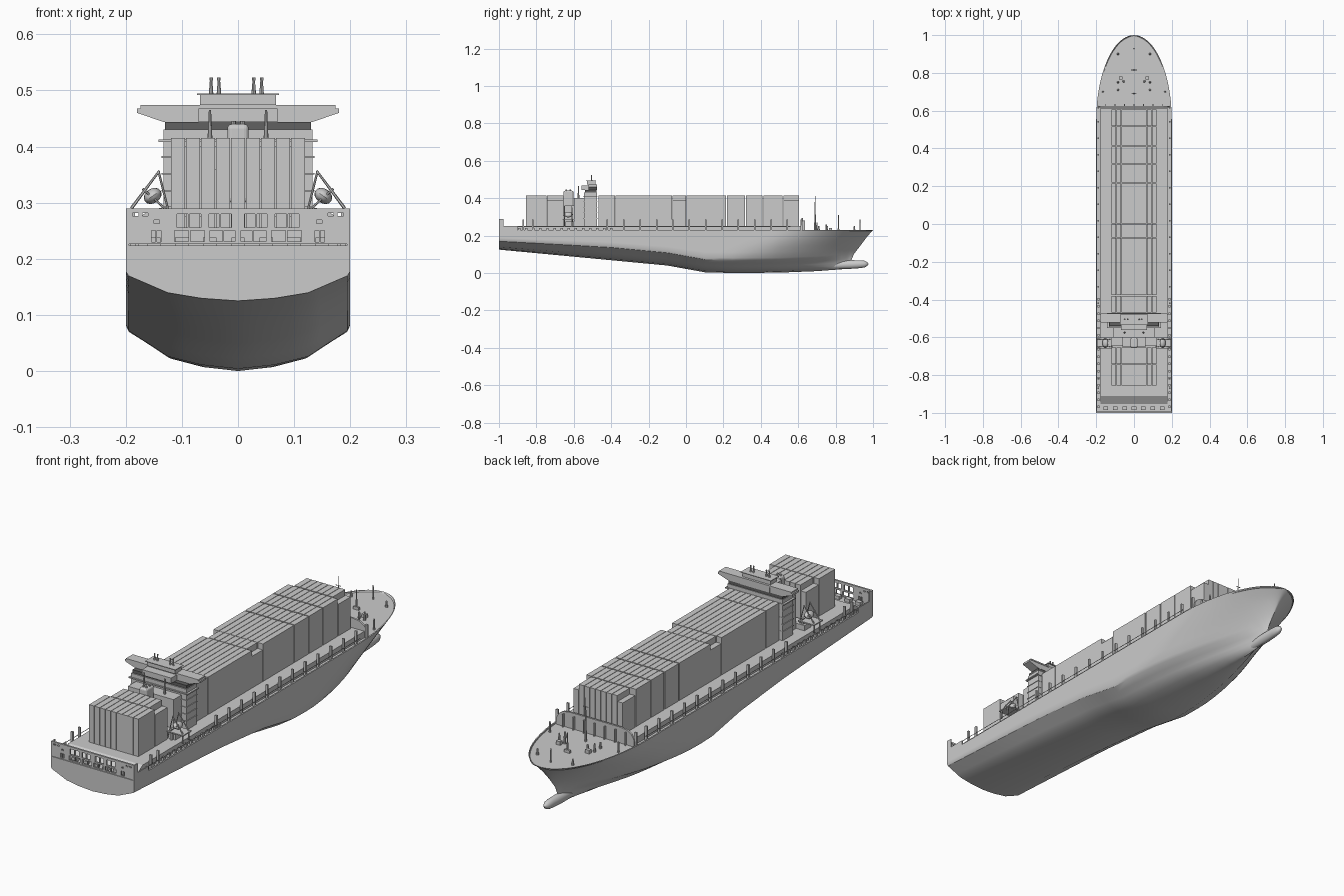
import bpy, bmesh, math
from mathutils import Vector, Matrix

if "Cube" in bpy.data.objects:
    bpy.data.objects.remove(bpy.data.objects["Cube"])


def finish(name, bm, smooth=False):
    bmesh.ops.recalc_face_normals(bm, faces=bm.faces)
    me = bpy.data.meshes.new(name)
    bm.to_mesh(me)
    bm.free()
    ob = bpy.data.objects.new(name, me)
    bpy.context.collection.objects.link(ob)
    if smooth:
        bpy.ops.object.select_all(action='DESELECT')
        ob.select_set(True)
        bpy.context.view_layer.objects.active = ob
        bpy.ops.object.shade_smooth_by_angle(angle=math.radians(32))
    return ob


def boxes(name, items):
    """Each item is x0, x1, y0, y1, z0, z1."""
    bm = bmesh.new()
    for x0, x1, y0, y1, z0, z1 in items:
        m = Matrix.Translation(((x0 + x1) / 2, (y0 + y1) / 2, (z0 + z1) / 2))
        m = m @ Matrix.Diagonal((x1 - x0, y1 - y0, z1 - z0, 1))
        bmesh.ops.create_cube(bm, size=1, matrix=m)
    return finish(name, bm)


def rods(name, items, seg=8):
    """Each item is start, end, start radius, end radius."""
    bm = bmesh.new()
    for a, b, r1, r2 in items:
        a, b = Vector(a), Vector(b)
        d = b - a
        m = Matrix.Translation((a + b) / 2) @ d.to_track_quat('Z', 'Y').to_matrix().to_4x4()
        bmesh.ops.create_cone(bm, cap_ends=True, segments=seg, radius1=r1, radius2=r2,
                              depth=d.length, matrix=m)
    return finish(name, bm, True)


def prism(name, prof, lo, hi, axis='y'):
    """Extrude an xz profile along y, or a yz profile along x."""
    bm = bmesh.new()
    rings = [[bm.verts.new((p, c, q) if axis == 'y' else (c, p, q)) for p, q in prof] for c in (lo, hi)]
    for r in rings:
        bm.faces.new(r)
    n = len(prof)
    for i in range(n):
        j = (i + 1) % n
        bm.faces.new((rings[0][i], rings[0][j], rings[1][j], rings[1][i]))
    return finish(name, bm)


def both(items):
    return items + [(-b, -a, *rest) for a, b, *rest in items]


def flip(items):
    return items + [((-a[0], *a[1:]), (-b[0], *b[1:]), r, s) for a, b, r, s in items]


def interp(x, pts):
    if x <= pts[0][0]:
        return pts[0][1]
    for (a, u), (b, v) in zip(pts, pts[1:]):
        if x <= b:
            return u + (v - u) * (x - a) / (b - a)
    return pts[-1][1]


# Hull: lofted sections from transom to raked stem, with a shallow bow rim
TOP = 0.23
KEEL = [(-1, .125), (-.1, .04), (.1, .004), (.25, 0), (.5, .002), (.7, .01), (.86, .022), (.885, .07),
        (.897, .10), (.935, .15), (.965, .19), (1, TOP)]
STEM = [(z, y) for y, z in KEEL[6:]]
HALF = [(0, 0), (.007, .065), (.022, .125), (.068, .195), (.08, .2)]


def section(y):
    k = interp(y, KEEL)
    sc = min(1, (TOP - k) / .16)
    zs = [k + d * sc for d in (0, .0035, .007, .014, .022, .036, .052, .068, .08)]
    zs += [zs[-1] + (TOP - zs[-1]) * i / 5 for i in range(1, 6)]
    pts = []
    for z in zs:
        f = min(1, max(0, (z - .05) / (TOP - .05)))
        y0, end = .1 + .45 * f, interp(z, STEM)
        t = min(1, max(0, (y - y0) / (end - y0)))
        e = (1 - t * t) ** (1.15 - .65 * f)
        d = z - .022 if y > .86 else (z - k) / max(sc, 1e-6)
        pts.append((interp(d, HALF) * e, z))
    w = pts[-1][0] * .97
    return pts + [(w, TOP), (w, max(.224, k))]


stations = [-1, -.8, -.6, -.4, -.2, -.1, 0, .1, .18, .25, .32, .4, .46, .5, .55, .6, .65, .7, .75, .8, .83,
            .86, .875, .885, .897, .915, .935, .95, .965, .98, .99, .997, 1]
bm = bmesh.new()
rings = []
for y in stations:
    s = section(y)
    loop = s + [(-x, z) for x, z in reversed(s[1:])]
    rings.append([bm.verts.new((x, y, z)) for x, z in loop])
for r, q in zip(rings, rings[1:]):
    for i in range(len(r)):
        j = (i + 1) % len(r)
        bm.faces.new((r[i], r[j], q[j], q[i]))
bm.faces.new(rings[0])
bmesh.ops.remove_doubles(bm, verts=bm.verts, dist=1e-5)
finish("hull", bm, True)

# Bulbous bow: revolved about a fore-aft axis
prof = [(.72, .012), (.80, .021), (.88, .023), (.93, .021), (.955, .018), (.968, .011), (.975, .001)]
bm = bmesh.new()
rings = [[bm.verts.new((.85 * r * math.cos(a * math.pi / 8), y, .046 + r * math.sin(a * math.pi / 8) + (y - .9) * .03))
          for a in range(16)] for y, r in prof]
for r, q in zip(rings, rings[1:]):
    for i in range(16):
        bm.faces.new((r[i], r[(i + 1) % 16], q[(i + 1) % 16], q[i]))
bm.faces.new(rings[0])
bm.faces.new(rings[-1])
finish("bulbous_bow", bm, True)

# Raised cargo deck with sloped aft end
prism("cargo_deck", [(-.955, .222), (.615, .222), (.615, .252), (-.91, .252)], -.178, .178, 'x')

# Transom screen with mooring openings cut through it
screen = boxes("transom_screen", [(-.2, .2, -1, -.992, .226, .29)])
holes = both([(.066, .086, -1.1, -.9, .256, .28), (.089, .109, -1.1, -.9, .256, .28),
              (.012, .030, -1.1, -.9, .256, .28), (.034, .052, -1.1, -.9, .256, .28),
              (.137, .144, -1.1, -.9, .230, .250), (.147, .154, -1.1, -.9, .230, .250),
              (.060, .085, -1.1, -.9, .231, .250), (.088, .113, -1.1, -.9, .231, .250),
              (.005, .025, -1.1, -.9, .231, .250), (.028, .050, -1.1, -.9, .231, .250),
              (.177, .188, -1.1, -.9, .276, .282), (.160, .170, -1.1, -.9, .276, .282),
              (.140, .150, -1.1, -.9, .263, .269)])
cutter = boxes("opening_cutter", holes)
cutter.hide_render = True
cutter.hide_viewport = True
mod = screen.modifiers.new("openings", 'BOOLEAN')
mod.operation = 'DIFFERENCE'
mod.object = cutter
boxes("transom_side_returns", both([(.195, .2, -.995, -.975, .226, .29), (.195, .2, -.975, -.90, .226, .25)]))

# Container stacks: nine columns, outer rows stepped down in some bays
pitch = .24 / 9
cont = []
bays = [(-.468, -.38, 0), (-.377, -.075, 0), (-.072, .0, 1), (.002, .215, 0), (.22, .315, 0), (.32, .41, 0),
        (.415, .515, 0), (.52, .605, 1), (-.855, -.745, 0), (-.742, -.655, 1)]
for y0, y1, step in bays:
    for c in range(9):
        x = -.12 + c * pitch
        top = .39 if step and c in (0, 8) else .415
        cont.append((x + .001, x + pitch - .001, y0, y1, .25, top))
boxes("containers", cont)

# Breakwater ahead of the cargo with buttresses
arch = [(-.188, .224), (-.186, .255), (-.175, .275), (-.155, .288), (-.12, .293)]
prism("breakwater", arch + [(-x, z) for x, z in reversed(arch)], .617, .625)
boxes("breakwater_ribs", [(x - .002, x + .002, .625, .635, .224, .28) for x in (-.15, -.1, -.05, 0, .05, .1, .15)])

# Accommodation block
boxes("deckhouse", [(-.133, .133, -.545, -.475, .25, .43), (-.11, .11, -.60, -.545, .25, .40),
                    (-.142, .142, -.55, -.472, .408, .413)])
for z in (.29, .32, .35, .38):
    boxes("house_deck_edge", [(-.136, .136, -.548, -.474, z, z + .003)])
band = boxes("bridge_windows", [(-.130, .130, -.54, -.478, .43, .444)])
mat = bpy.data.materials.new("dark_glass")
mat.diffuse_color = (.12, .12, .12, 1)
mat.use_nodes = True
mat.node_tree.nodes["Principled BSDF"].inputs["Base Color"].default_value = mat.diffuse_color
band.data.materials.append(mat)

# Bridge with tapered wings and top house
prism("bridge_wings", [(-.133, .444), (.133, .444), (.18, .460), (.18, .468), (-.18, .468), (-.18, .460)], -.52, -.477)
boxes("bridge_roof", [(-.174, .174, -.522, -.475, .468, .474), (-.07, .07, -.56, -.475, .444, .468),
                      (-.068, .068, -.53, -.485, .474, .492), (-.073, .073, -.535, -.48, .492, .495)])
rods("roof_antennas", [((x, -.505, .495), (x, -.505, .52), .004, .002) for x in (-.048, -.034, .028, .042)]
     + [((x, -.505, .518), (x, -.505, .523), .003, .003) for x in (-.048, -.034, .028, .042)])
rods("bridge_masts", flip([((.05, -.575, .40), (.05, -.575, .465), .005, .002)]))

# Funnel and engine casing
boxes("engine_casing", [(-.06, .06, -.65, -.60, .25, .36), (-.15, .15, -.645, -.60, .25, .275)])
funnel = boxes("funnel", [(-.019, .019, -.655, -.602, .30, .44)])
bev = funnel.modifiers.new("round", 'BEVEL')
bev.width, bev.segments = .008, 3
rods("exhaust_pipes", [((x, y, .43), (x, y, .446), .004, .004) for x in (-.008, .008) for y in (-.64, -.62)])

# Lifeboats with sloping davits
for s in (-1, 1):
    bm = bmesh.new()
    bmesh.ops.create_uvsphere(bm, u_segments=16, v_segments=8, radius=1,
                              matrix=Matrix.Translation((s * .152, -.63, .312))
                              @ Matrix.Rotation(s * .6, 4, 'Y') @ Matrix.Diagonal((.017, .026, .013, 1)))
    finish("lifeboat", bm, True)
rods("davits", flip([((.19, y, .25), (.19, y, .29), .003, .003) for y in (-.65, -.61)]
                    + [((.19, y, .29), (.14, y, .357), .003, .002) for y in (-.65, -.61)]
                    + [((.125, y, .285), (.17, y, .325), .002, .002) for y in (-.65, -.61)]
                    + [((.115, y, .25), (.142, y, .357), .002, .002) for y in (-.65, -.61)]), 6)
boxes("davit_platforms", both([(.12, .197, -.66, -.60, .285, .29), (.13, .14, -.655, -.605, .25, .285)]))

# Deck-edge posts, bollards and low rails
posts = [-.42 + .0875 * i for i in range(12)]
boxes("deck_posts", both([(.184, .194, y - .004, y + .004, .224, .285) for y in posts + [-.87, -.82, .615]]))
boxes("bollards", both([(.182, .192, -.975 + .038 * i, -.962 + .038 * i, .224, .24) for i in range(16)]))
boxes("mooring_winches", [(x - .012, x + .012, -.985, -.965, .224, .238) for x in (-.15, -.1, -.05, 0, .05, .1, .15)])
boxes("side_rails", both([(.1965, .198, -.90, .56, .247, .249)]))

# Forecastle masts, cleats and windlasses
rods("foremast", [((0, .69, .224), (0, .69, .36), .005, .003), ((0, .69, .36), (0, .69, .415), .002, .001),
                  ((-.012, .69, .375), (.012, .69, .375), .0015, .0015)])
rods("bow_posts", [((0, .815, .224), (0, .815, .31), .004, .002), ((0, .93, .224), (0, .93, .285), .003, .002)]
     + flip([((.085, .9, .224), (.085, .9, .25), .006, .003), ((.085, .75, .224), (.085, .75, .26), .006, .003),
             ((.085, .71, .224), (.085, .71, .25), .006, .004), ((.165, .70, .224), (.165, .70, .27), .005, .003),
             ((.055, .755, .224), (.055, .755, .25), .006, .004)]))
boxes("windlass", [(-.014, .014, .81, .82, .224, .236)] + both([(.06, .08, .765, .78, .224, .24)]))
